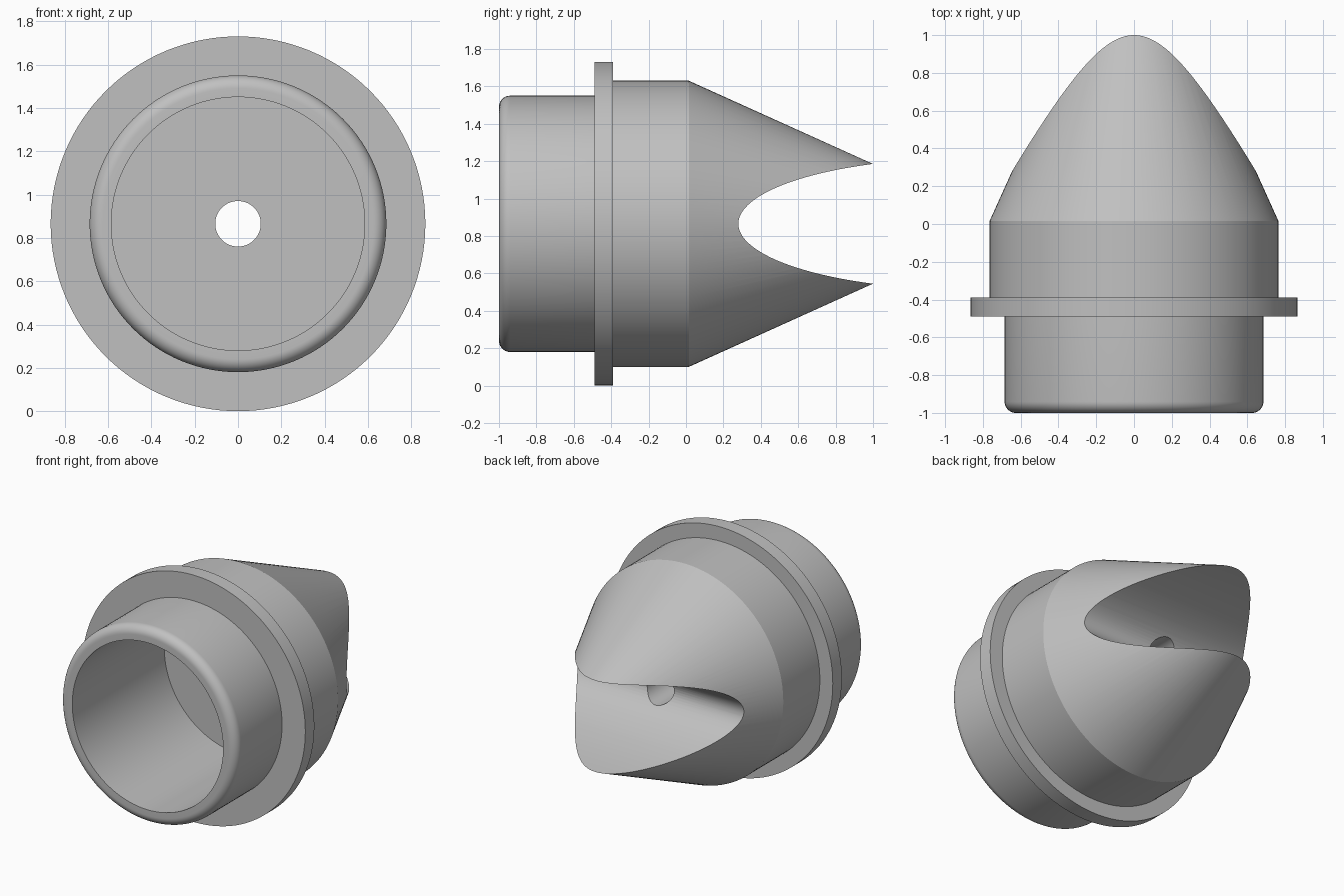
import bpy, bmesh, math
from mathutils import Vector

cube = bpy.data.objects.get("Cube")
if cube:
    bpy.data.objects.remove(cube, do_unlink=True)

AXIS_Z = 0.865      # height of the centre line
SEGMENTS = 128

grey = bpy.data.materials.new("plain grey")
grey.use_nodes = True
colour = (0.53, 0.53, 0.53, 1)
grey.diffuse_color = colour
grey.node_tree.nodes["Principled BSDF"].inputs["Base Color"].default_value = colour


def make_object(name, bm):
    bmesh.ops.recalc_face_normals(bm, faces=bm.faces[:])
    mesh = bpy.data.meshes.new(name)
    bm.to_mesh(mesh)
    bm.free()
    mesh.materials.append(grey)
    obj = bpy.data.objects.new(name, mesh)
    bpy.context.collection.objects.link(obj)
    return obj


def revolve(name, profile):
    """Turn a closed (radius, y) outline around the centre line."""
    bm = bmesh.new()
    verts = [bm.verts.new((r, y, AXIS_Z)) for r, y in profile]
    edges = [bm.edges.new((v, verts[i - 1])) for i, v in enumerate(verts)]
    bmesh.ops.spin(bm, geom=verts + edges, cent=(0, 0, AXIS_Z), axis=(0, 1, 0),
                   angle=math.tau, steps=SEGMENTS, use_merge=True)
    bmesh.ops.remove_doubles(bm, verts=bm.verts[:], dist=1e-5)
    return make_object(name, bm)


def extrude_x(name, outline, half_width):
    """Extrude a (y, z) outline across the full width."""
    bm = bmesh.new()
    face = bm.faces.new([bm.verts.new((-half_width, y, z)) for y, z in outline])
    out = bmesh.ops.extrude_face_region(bm, geom=[face])
    moved = [g for g in out["geom"] if isinstance(g, bmesh.types.BMVert)]
    bmesh.ops.translate(bm, verts=moved, vec=Vector((2 * half_width, 0, 0)))
    return make_object(name, bm)


# Turned body: socket with rounded rim, flange, barrel, cone and central hole
fillet = 0.06
rim = [(0.625 + fillet * math.sin(a), -0.94 - fillet * math.cos(a))
       for a in (math.pi / 2 * i / 10 for i in range(11))]
profile = [(0.105, 0.02), (0.585, 0.02), (0.585, -1)] + rim + [
    (0.685, -0.49), (0.865, -0.49), (0.865, -0.39), (0.765, -0.39),
    (0.765, 0.015), (0.302, 1.04), (0.105, 1.04)]
body = revolve("beaked_nozzle_body", profile)

# Rounded notch that splits the cone into an upper and a lower beak
centre_y, length, height = 1.5, 1.22, 0.351
steps = 64
notch = [(centre_y - length * math.cos(a), AXIS_Z + height * math.sin(a))
         for a in (math.pi * (i / steps - 0.5) for i in range(steps + 1))]
cutter = extrude_x("notch_cutter", notch, 1.0)
cutter.hide_render = True

cut = body.modifiers.new("notch", "BOOLEAN")
cut.operation = "DIFFERENCE"
cut.solver = "EXACT"
cut.object = cutter
bpy.ops.object.select_all(action="DESELECT")
body.select_set(True)
bpy.context.view_layer.objects.active = body
bpy.ops.object.modifier_apply(modifier=cut.name)
bpy.data.objects.remove(cutter, do_unlink=True)
bpy.ops.object.shade_smooth_by_angle(angle=math.radians(20))
